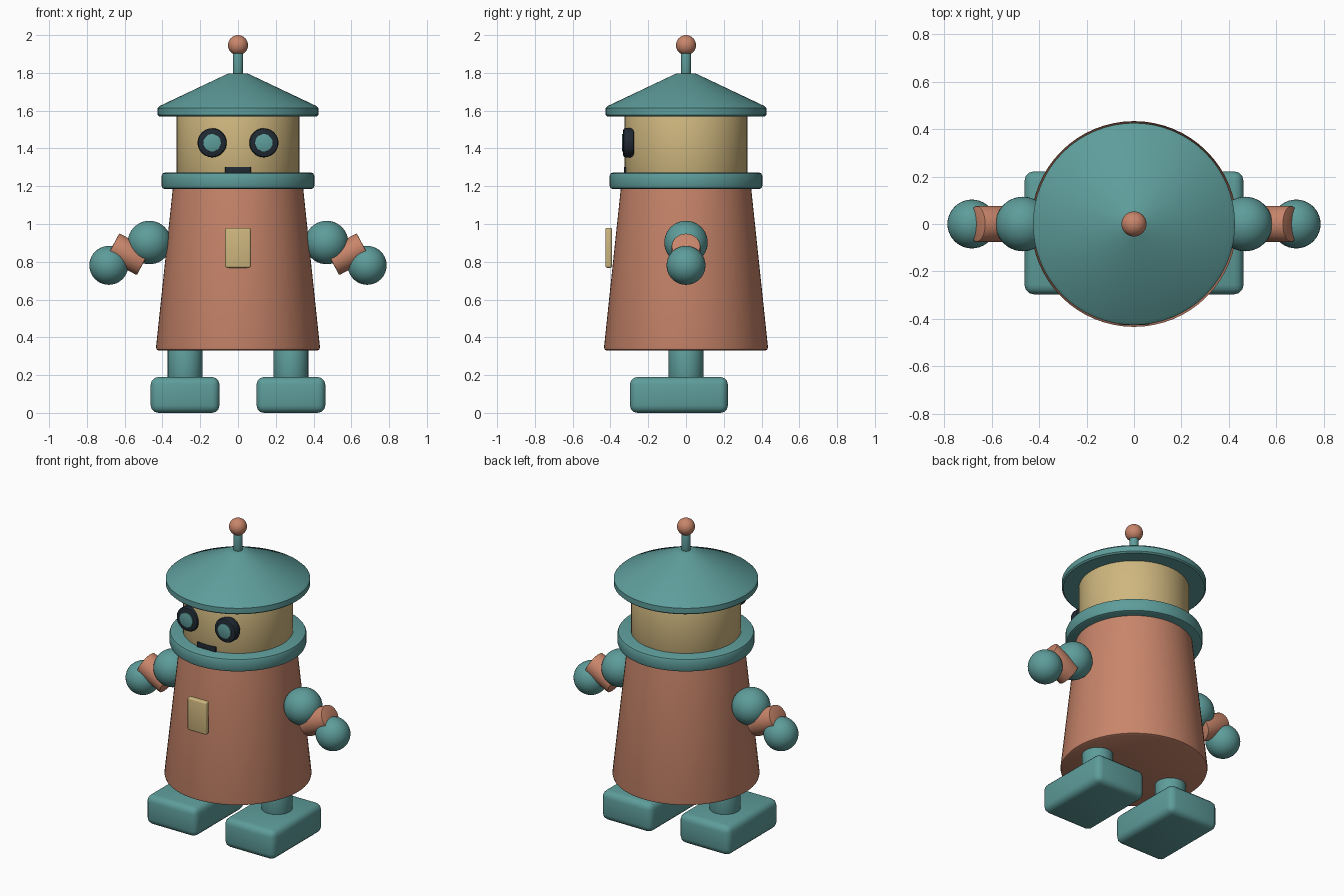
import bpy, bmesh, math
from mathutils import Matrix, Vector

cube = bpy.data.objects.get("Cube")
if cube:
    bpy.data.objects.remove(cube, do_unlink=True)


def material(name, rgb):
    m = bpy.data.materials.new(name)
    m.use_nodes = True
    m.diffuse_color = (*rgb, 1)
    m.node_tree.nodes["Principled BSDF"].inputs["Base Color"].default_value = (*rgb, 1)
    return m


TEAL = material("teal", (0.11, 0.335, 0.325))
CLAY = material("clay orange", (0.58, 0.235, 0.145))
SAND = material("sand", (0.62, 0.47, 0.21))
DARK = material("dark navy", (0.014, 0.022, 0.032))


def finish(name, bm, mat, place=Matrix()):
    bmesh.ops.recalc_face_normals(bm, faces=bm.faces)
    mesh = bpy.data.meshes.new(name)
    bm.to_mesh(mesh)
    bm.free()
    mesh.materials.append(mat)
    ob = bpy.data.objects.new(name, mesh)
    ob.matrix_world = place
    bpy.context.collection.objects.link(ob)
    bpy.ops.object.select_all(action='DESELECT')
    ob.select_set(True)
    bpy.context.view_layer.objects.active = ob
    bpy.ops.object.shade_smooth_by_angle(angle=math.radians(35))
    return ob


def lathe(name, profile, mat, steps=64, place=Matrix()):
    """Spin (radius, height) points around z."""
    bm = bmesh.new()
    verts = [bm.verts.new((r, 0, z)) for r, z in profile]
    edges = [bm.edges.new(pair) for pair in zip(verts, verts[1:])]
    bmesh.ops.spin(bm, geom=verts + edges, cent=(0, 0, 0), axis=(0, 0, 1),
                   angle=math.tau, steps=steps)
    bmesh.ops.remove_doubles(bm, verts=bm.verts, dist=0.0001)
    return finish(name, bm, mat, place)


def drum(name, r, low, high, edge, mat, steps=64, place=Matrix()):
    """Cylinder with rounded rims."""
    k = edge * 0.3
    profile = [(0, low), (r - edge, low), (r - k, low + k), (r, low + edge),
               (r, high - edge), (r - k, high - k), (r - edge, high), (0, high)]
    return lathe(name, profile, mat, steps, place)


def ball(name, centre, r, mat):
    bm = bmesh.new()
    bmesh.ops.create_uvsphere(bm, u_segments=40, v_segments=20, radius=r)
    return finish(name, bm, mat, Matrix.Translation(centre))


def box(name, low, high, bevel, mat):
    low, high = Vector(low), Vector(high)
    bm = bmesh.new()
    bmesh.ops.create_cube(bm, size=1)
    bmesh.ops.scale(bm, vec=high - low, verts=bm.verts)
    bmesh.ops.bevel(bm, geom=bm.edges[:], offset=bevel, segments=3,
                    profile=0.5, affect='EDGES')
    return finish(name, bm, mat, Matrix.Translation((low + high) / 2))


# Tapered body, collar and head
lathe("body", [(0, 0.33), (0.42, 0.33), (0.431, 0.335), (0.434, 0.348),
               (0.345, 1.19), (0, 1.19)], CLAY)
drum("collar", 0.404, 1.185, 1.272, 0.016, TEAL)
drum("head", 0.325, 1.25, 1.59, 0.005, SAND)

# Conical hat with antenna
lathe("hat", [(0, 1.57), (0.417, 1.57), (0.426, 1.578), (0.426, 1.613),
              (0.412, 1.626), (0.06, 1.793), (0.045, 1.798), (0, 1.798)], TEAL)
drum("antenna_rod", 0.027, 1.78, 1.92, 0.003, TEAL, 24)
ball("antenna_ball", (0, 0, 1.947), 0.053, CLAY)

# Mouth and chest plate
box("mouth", (-0.068, -0.328, 1.268), (0.068, -0.30, 1.303), 0.004, DARK)
box("chest_plate", (-0.068, -0.427, 0.768), (0.068, -0.391, 0.98), 0.01, SAND)

# Paired parts
for side, s in (("left", 1), ("right", -1)):
    # Eyes facing the front
    facing = Matrix.Translation((s * 0.137, 0, 1.43)) @ Matrix.Rotation(math.pi / 2, 4, 'X')
    drum(side + "_eye_rim", 0.077, 0.275, 0.333, 0.012, DARK, 40, facing)
    drum(side + "_eye_lens", 0.047, 0.331, 0.339, 0.002, TEAL, 40, facing)

    # Arms
    ball(side + "_shoulder", (s * 0.469, 0, 0.902), 0.115, TEAL)
    tilt = Matrix.Translation((s * 0.582, 0, 0.84)) @ Matrix.Rotation(s * math.radians(62), 4, 'Y')
    drum(side + "_arm", 0.076, -0.093, 0.093, 0.005, CLAY, 40, tilt)
    ball(side + "_hand", (s * 0.684, 0, 0.781), 0.103, TEAL)

    # Legs and feet
    leg_place = Matrix.Translation((s * 0.28, 0, 0))
    drum(side + "_leg", 0.092, 0.15, 0.36, 0.005, TEAL, 40, leg_place)
    box(side + "_foot", (s * 0.28 - 0.182, -0.297, 0),
        (s * 0.28 + 0.182, 0.222, 0.19), 0.04, TEAL)
